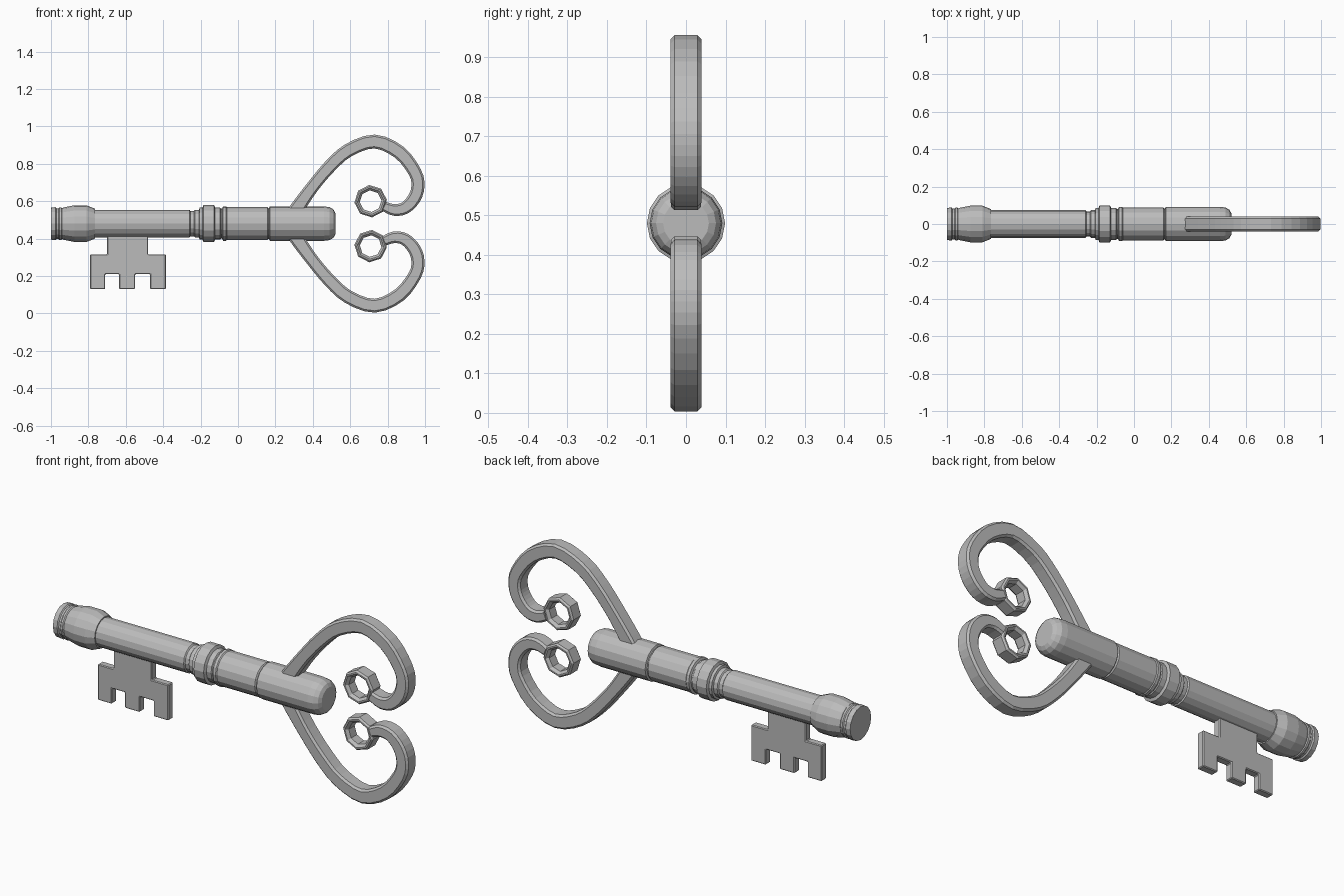
import bpy, bmesh, math
from mathutils import Vector

cube = bpy.data.objects.get("Cube")
if cube:
    bpy.data.objects.remove(cube)

AXIS_Z = 0.48

grey = bpy.data.materials.new("grey metal")
grey.use_nodes = True
grey.diffuse_color = (0.5, 0.5, 0.5, 1)
grey.node_tree.nodes["Principled BSDF"].inputs["Base Color"].default_value = (0.5, 0.5, 0.5, 1)


def finish(name, bm):
    bmesh.ops.recalc_face_normals(bm, faces=bm.faces)
    mesh = bpy.data.meshes.new(name)
    bm.to_mesh(mesh)
    bm.free()
    mesh.materials.append(grey)
    obj = bpy.data.objects.new(name, mesh)
    bpy.context.collection.objects.link(obj)
    return obj


def loft(name, rings, closed=False):
    """Skin a row of equal cross-sections, capping the ends unless closed."""
    bm = bmesh.new()
    rows = [[bm.verts.new(p) for p in ring] for ring in rings]
    pairs = list(zip(rows, rows[1:]))
    if closed:
        pairs.append((rows[-1], rows[0]))
    else:
        bm.faces.new(rows[0])
        bm.faces.new(rows[-1])
    for a, b in pairs:
        for i in range(len(a)):
            j = (i + 1) % len(a)
            bm.faces.new((a[i], a[j], b[j], b[i]))
    return finish(name, bm)


def turned(name, profile, sides=16):
    """Round part along x from (x, radius) pairs."""
    steps = [2 * math.pi * i / sides for i in range(sides)]
    return loft(name, [[(x, r * math.cos(t), AXIS_Z + r * math.sin(t)) for t in steps]
                       for x, r in profile])


# Shaft: tip rings and flare, plain rod, collar, grip and rounded end
turned("tip", [(-1, .086), (-.975, .088), (-.97, .082), (-.96, .082), (-.955, .087),
               (-.945, .087), (-.94, .083), (-.93, .087), (-.875, .098), (-.81, .098),
               (-.765, .08), (-.765, .07)])
turned("rod", [(-.78, .074), (-.26, .074), (-.255, .068), (-.235, .068), (-.23, .074),
               (-.19, .074)])
turned("collar", [(-.21, .07), (-.205, .085), (-.19, .085), (-.185, .099), (-.128, .099),
                  (-.122, .085), (-.095, .085), (-.09, .078)])
turned("grip", [(-.1, .08), (-.085, .08), (-.08, .092), (-.065, .092), (-.06, .088),
                (.157, .088), (.162, .082), (.172, .082)])
turned("rounded_end", [(.165, .08), (.17, .092), (.46, .092), (.49, .088), (.51, .076),
                       (.52, .058)])

# Bit: notched plate below the rod
outline = [(-.70, .43), (-.70, .315), (-.79, .315), (-.79, .13), (-.71, .13), (-.71, .21),
           (-.635, .21), (-.635, .13), (-.55, .13), (-.55, .21), (-.47, .21), (-.47, .13),
           (-.385, .13), (-.385, .315), (-.48, .315), (-.48, .43)]
bit = loft("bit", [[(x, y, z) for x, z in outline] for y in (-.02, .02)])
bevel = bit.modifiers.new("soft edges", 'BEVEL')
bevel.width = .004
bevel.segments = 1

# Bow: centre line with width (x, z, width), smoothed
path = [(.28, .51, .076), (.323, .572, .076), (.398, .676, .068), (.49, .785, .07),
        (.59, .872, .072), (.73, .919, .074), (.863, .861, .074), (.946, .755, .07),
        (.962, .68, .07), (.942, .615, .07), (.893, .564, .066), (.835, .553, .062),
        (.782, .572, .052)]


def smooth(points, steps=3):
    pts = [Vector(p) for p in points]
    out = []
    for i in range(len(pts) - 1):
        a, b, c, d = pts[max(i - 1, 0)], pts[i], pts[i + 1], pts[min(i + 2, len(pts) - 1)]
        for k in range(steps):
            t = k / steps
            out.append(b + (c - a) * (t / 2) + (a * 2 - b * 5 + c * 4 - d) * (t * t / 2)
                       + (b * 3 - a - c * 3 + d) * (t ** 3 / 2))
    return out + [pts[-1]]


def bow_rings(flip):
    line = smooth(path)
    depth, cut = .039, .01
    rings = []
    for i, p in enumerate(line):
        d = line[min(i + 1, len(line) - 1)] - line[max(i - 1, 0)]
        n = Vector((-d.y, d.x)).normalized()
        h = p.z / 2
        section = [(h, depth - cut), (h - cut, depth), (cut - h, depth), (-h, depth - cut)]
        section += [(u, -y) for u, y in reversed(section)]
        rings.append([(p.x + n.x * u, y, AXIS_Z + flip * (p.y + n.y * u - AXIS_Z))
                      for u, y in section])
    return rings


def eye_rings(flip):
    half = [(.058, .024), (.071, .038), (.079, .038), (.087, .029)]
    section = half + [(r, -y) for r, y in reversed(half)]
    angles = [math.radians(5 + 45 * i) for i in range(8)]
    return [[(.709 + r * math.cos(t), y, AXIS_Z + flip * (.12 + r * math.sin(t)))
             for r, y in section] for t in angles]


# Mirrored scrolls, each ending in an eight-sided eye
for side, flip in (("upper", 1), ("lower", -1)):
    loft(side + "_scroll", bow_rings(flip))
    loft(side + "_eye", eye_rings(flip), closed=True)
